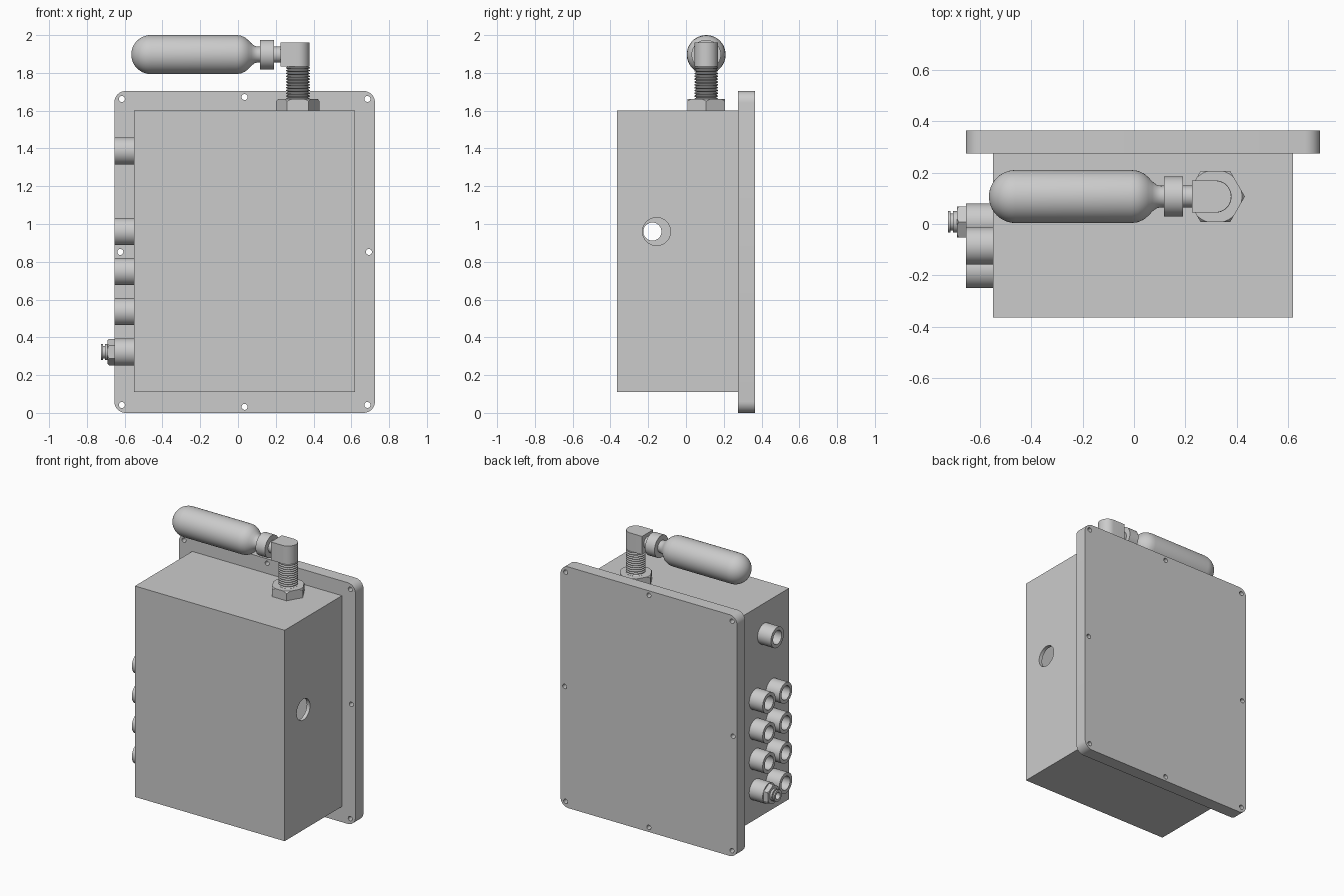
import bpy, bmesh, math
from mathutils import Matrix, Vector

if "Cube" in bpy.data.objects:
    bpy.data.objects.remove(bpy.data.objects["Cube"])

grey = bpy.data.materials.new("plain grey")
grey.use_nodes = True
COLOUR = (0.6, 0.6, 0.6, 1)
grey.diffuse_color = COLOUR
grey.node_tree.nodes["Principled BSDF"].inputs["Base Color"].default_value = COLOUR


def finish(name, bm):
    """Turn a bmesh into a smooth-shaded object with sharp edges kept."""
    bmesh.ops.recalc_face_normals(bm, faces=bm.faces[:])
    mesh = bpy.data.meshes.new(name)
    bm.to_mesh(mesh)
    bm.free()
    mesh.materials.append(grey)
    obj = bpy.data.objects.new(name, mesh)
    bpy.context.collection.objects.link(obj)
    sharpen(mesh)
    return obj


def sharpen(mesh):
    mesh.shade_smooth()
    mesh.set_sharp_from_angle(angle=math.radians(30))


def block(name, lo, hi):
    lo, hi = Vector(lo), Vector(hi)
    bm = bmesh.new()
    bmesh.ops.create_cube(bm, size=1, matrix=Matrix.Translation((lo + hi) / 2)
                          @ Matrix.Diagonal((*(hi - lo), 1)))
    return finish(name, bm)


def lathe(name, profile, origin, axis="Z", sides=40, closed=False, turn=0):
    """Revolve (position, radius) pairs about an axis through origin."""
    bm = bmesh.new()
    rings = []
    for t, r in profile:
        ring = []
        for i in range(1 if r == 0 else sides):
            a = turn + math.tau * i / sides
            c, s = r * math.cos(a), r * math.sin(a)
            p = {"X": (t, c, s), "Y": (c, t, s), "Z": (c, s, t)}[axis]
            ring.append(bm.verts.new(Vector(origin) + Vector(p)))
        rings.append(ring)
    pairs = list(zip(rings, rings[1:]))
    if closed:
        pairs.append((rings[-1], rings[0]))
    for a, b in pairs:
        for i in range(sides):
            j = (i + 1) % sides
            corners = [a[i % len(a)], a[j % len(a)], b[j % len(b)], b[i % len(b)]]
            bm.faces.new(list(dict.fromkeys(corners)))
    if not closed:
        for ring in (rings[0], rings[-1]):
            if len(ring) > 1:
                bm.faces.new(ring)
    return finish(name, bm)


def combine(obj, cutters, operation="DIFFERENCE"):
    """Apply a boolean for each cutter, then discard the cutters."""
    for cutter in cutters:
        mod = obj.modifiers.new("cut", "BOOLEAN")
        mod.operation, mod.object, mod.solver = operation, cutter, "EXACT"
    graph = bpy.context.evaluated_depsgraph_get()
    mesh = bpy.data.meshes.new_from_object(obj.evaluated_get(graph))
    obj.modifiers.clear()
    obj.data = mesh
    sharpen(mesh)
    for cutter in cutters:
        bpy.data.objects.remove(cutter)


def hex_nut(name, origin, axis, depth, radius, turn=0):
    """Hexagonal nut with its outer corners chamfered."""
    lo, hi = sorted((0, depth))
    nut = lathe(name, [(lo, radius), (hi, radius)], origin, axis, 6, turn=turn)
    face, step = radius * 0.9, depth * 0.25
    cone = lathe("chamfer", [(-step, radius * 1.05), (depth - step, radius * 1.02),
                             (depth, face), (depth + step / 8, face)], origin, axis, 48)
    combine(nut, [cone], "INTERSECT")


# Back plate with rounded corners and eight screw holes
MID_X, MID_Z = 0.035, 0.852
HALF_W, HALF_H, ROUND = 0.69, 0.852, 0.06
bm = bmesh.new()
outline = []
for k, (sx, sz) in enumerate([(1, 1), (-1, 1), (-1, -1), (1, -1)]):
    for i in range(9):
        a = math.pi / 2 * (k + i / 8)
        outline.append(bm.verts.new((MID_X + sx * (HALF_W - ROUND) + ROUND * math.cos(a), 0.275,
                                     MID_Z + sz * (HALF_H - ROUND) + ROUND * math.sin(a))))
side = bmesh.ops.extrude_face_region(bm, geom=[bm.faces.new(outline)])
bmesh.ops.translate(bm, vec=(0, 0.09, 0),
                    verts=[v for v in side["geom"] if isinstance(v, bmesh.types.BMVert)])
plate = finish("back_plate", bm)
spots = [(sx * 0.65, sz * 0.81) for sx in (-1, 1) for sz in (-1, 1)]
spots += [(-0.658, 0), (0.658, 0), (0, 0.82), (0, -0.82)]
combine(plate, [lathe("drill", [(0.2, 0.016), (0.4, 0.016)],
                      (MID_X + x, 0, MID_Z + z), "Y", 20) for x, z in spots])

# Hollow box with port openings and one large side hole
WALL = 0.025
box = block("box", (-0.55, -0.365, 0.11), (0.62, 0.275, 1.6))
cavity = block("cavity", (-0.55 + WALL, -0.365 + WALL, 0.11 + WALL),
               (0.62 - WALL, 0.3, 1.6 - WALL))
BORE = 0.048
ports = [(-0.085, 1.387)]
ports += [(y, z) for y in (-0.178, 0.008) for z in (0.96, 0.748, 0.536, 0.322)]
drills = [lathe("drill", [(-0.7, BORE), (-0.45, BORE)], (0, y, z), "X") for y, z in ports]
drills.append(lathe("drill", [(0.5, 0.074), (0.7, 0.074)], (0, -0.156, 0.96), "X"))
combine(box, [cavity] + drills)

# Cable ports on the right wall
for y, z in ports:
    lathe("port_sleeve", [(-0.55, BORE), (-0.55, 0.072), (-0.655, 0.072), (-0.655, BORE)],
          (0, y, z), "X", closed=True)

# Hose fitting on the lowest rear port
fit_y, fit_z = ports[-1]
hex_nut("fitting_nut", (-0.655, fit_y, fit_z), "X", -0.035, 0.07, math.pi / 2)
lathe("hose_fitting", [(-0.688, 0.024), (-0.688, 0.042), (-0.705, 0.042), (-0.705, 0.033),
                       (-0.715, 0.033), (-0.715, 0.042), (-0.725, 0.042), (-0.725, 0.024)],
      (0, fit_y, fit_z), "X", closed=True)

# Antenna base: nut and threaded stem
AX, AY, AZ = 0.317, 0.107, 1.897
hex_nut("base_nut", (AX, AY, 1.6), "Z", 0.063, 0.115)
TURNS = 12
pitch = 0.18 / TURNS
thread = [(1.655, 0.05)]
for i in range(TURNS):
    z = 1.655 + i * pitch
    thread += [(z + pitch * 0.3, 0.063), (z + pitch * 0.6, 0.063), (z + pitch, 0.052)]
lathe("threaded_stem", thread, (AX, AY, 0))

# Elbow: block with one rounded end
bm = bmesh.new()
R = 0.062
points = [(0.225, AY + R), (0.225, AY - R)]
points += [(AX + R * math.cos(a), AY + R * math.sin(a))
           for a in (math.pi * (i / 20 - 0.5) for i in range(21))]
face = bm.faces.new([bm.verts.new((x, y, 1.833)) for x, y in points])
top = bmesh.ops.extrude_face_region(bm, geom=[face])
bmesh.ops.translate(bm, vec=(0, 0, 0.129),
                    verts=[v for v in top["geom"] if isinstance(v, bmesh.types.BMVert)])
finish("elbow", bm)

# Collar and stub
lathe("stub", [(0.11, 0.042), (0.23, 0.042)], (0, AY, AZ), "X")
lathe("collar", [(0.117, 0.078), (0.19, 0.078)], (0, AY, AZ), "X")

# Rounded antenna body with a flared neck
B = 0.103
body = [(-0.462 - B * math.cos(a), B * math.sin(a))
        for a in (math.pi / 2 * i / 12 for i in range(13))]
body += [(-0.01, B), (0.015, 0.1), (0.038, 0.09), (0.056, 0.075),
         (0.072, 0.058), (0.088, 0.046), (0.104, 0.042), (0.12, 0.042)]
lathe("antenna_body", body, (0, AY, AZ), "X", 48)
